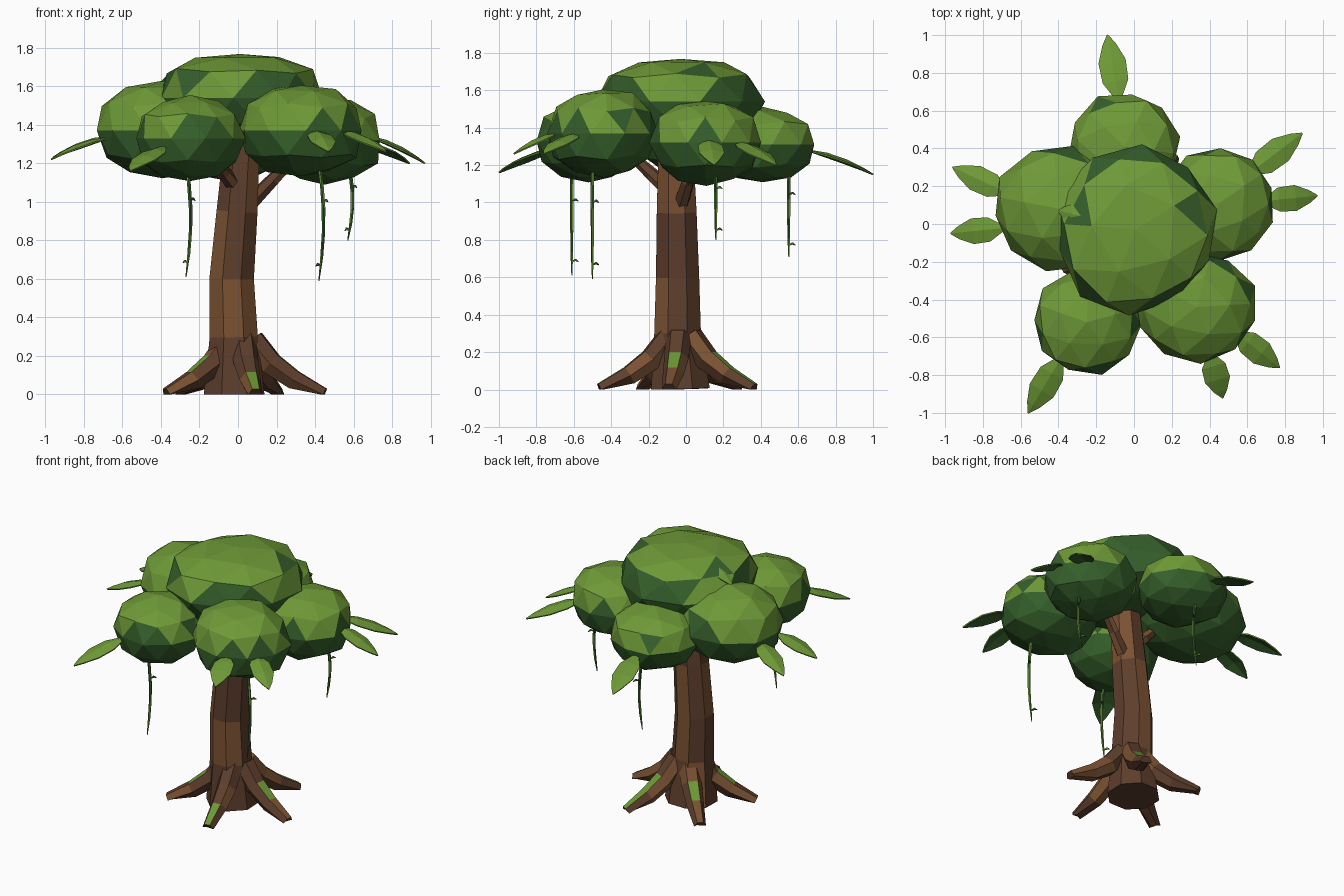
import bpy, bmesh, math, random
from mathutils import Vector

random.seed(11)
if "Cube" in bpy.data.objects:
    bpy.data.objects.remove(bpy.data.objects["Cube"], do_unlink=True)


def material(name, rgb):
    m = bpy.data.materials.new(name)
    m.use_nodes = True
    m.diffuse_color = (*rgb, 1)
    m.node_tree.nodes["Principled BSDF"].inputs["Base Color"].default_value = (*rgb, 1)
    return m


LIGHT = material("leaf_green", (0.155, 0.32, 0.038))
DARK = material("deep_green", (0.036, 0.115, 0.024))
BARK = material("bark_brown", (0.11, 0.048, 0.025))
WARM = material("warm_bark", (0.195, 0.083, 0.032))


def finish(name, bm, mats, rule=None):
    """Turn a bmesh into a flat shaded object; rule picks the slot of each face."""
    bmesh.ops.recalc_face_normals(bm, faces=bm.faces)
    bm.normal_update()
    bm.faces.index_update()
    if rule:
        for f in bm.faces:
            f.material_index = rule(f)
    me = bpy.data.meshes.new(name)
    bm.to_mesh(me)
    bm.free()
    for m in mats:
        me.materials.append(m)
    ob = bpy.data.objects.new(name, me)
    bpy.context.collection.objects.link(ob)
    return ob


def tube(bm, path, radii, sides):
    """Capped tube along a path, kept above the ground, with a flat side up."""
    pts = [Vector(p) for p in path]
    rings = []
    for i, p in enumerate(pts):
        t = (pts[min(i + 1, len(pts) - 1)] - pts[max(i - 1, 0)]).normalized()
        ref = Vector((0, 1, 0)) if abs(t.z) > 0.9 else Vector((0, 0, 1))
        side = t.cross(ref).normalized()
        up = side.cross(t)
        ring = []
        for k in range(sides):
            a = math.pi / 2 + math.pi * (2 * k + 1) / sides
            v = p + radii[i] * (side * math.cos(a) + up * math.sin(a))
            v.z = max(v.z, 0)
            ring.append(bm.verts.new(v))
        rings.append(ring)
    for a, b in zip(rings, rings[1:]):
        for k in range(sides):
            n = (k + 1) % sides
            bm.faces.new((a[k], a[n], b[n], b[k]))
    bm.faces.new(rings[0])
    bm.faces.new(rings[-1])


def bark(f):
    return 1 if random.random() < 0.33 else 0


# Trunk, leaning slightly
bm = bmesh.new()
tube(bm, [(-0.02, -0.03, 0), (-0.022, -0.045, 0.3), (-0.033, -0.045, 0.6),
          (-0.005, -0.05, 0.95), (0.02, -0.055, 1.3)],
     [0.17, 0.135, 0.125, 0.115, 0.1], 8)
finish("trunk", bm, [BARK, WARM], bark)

# Five spreading roots; the set names the segments with moss on top
for i, moss in enumerate([{0, 2}, {0, 1}, {1, 2}, {0, 1}, {0, 1}]):
    a = math.radians(-80 + 72 * i)
    bm = bmesh.new()
    tube(bm, [(r * math.cos(a) + 0.015, r * math.sin(a) - 0.03, z) for r, z in
              ((0.06, 0.28), (0.16, 0.16), (0.28, 0.075), (0.435, 0))],
         [0.07, 0.066, 0.056, 0.038], 6)

    def mossy(f, moss=moss):
        return 2 if f.normal.z > 0.62 and f.index // 6 in moss else bark(f)
    finish(f"root_{i + 1}", bm, [BARK, WARM, LIGHT], mossy)

# Foliage clumps: name, centre, half sizes, boxiness, height where the light green begins
CLUMPS = [
    ("crown", (0.01, -0.03, 1.54), (0.44, 0.45, 0.23), 0.7, 0.4),
    ("right_clump", (-0.39, 0.08, 1.37), (0.36, 0.33, 0.25), 0.85, 0.15),
    ("left_clump", (0.45, 0.11, 1.32), (0.3, 0.3, 0.23), 0.85, 0.15),
    ("back_clump", (-0.05, 0.41, 1.31), (0.29, 0.29, 0.2), 0.8, 0.1),
    ("front_right_clump", (-0.25, -0.52, 1.33), (0.29, 0.28, 0.22), 0.85, 0.15),
    ("front_left_clump", (0.33, -0.44, 1.37), (0.33, 0.3, 0.24), 0.85, 0.15),
]
for name, c, size, box, line in CLUMPS:
    bm = bmesh.new()
    bmesh.ops.create_icosphere(bm, subdivisions=2, radius=1)
    turn = random.uniform(0, math.pi)
    for v in bm.verts:
        x, y = v.co.x, v.co.y
        v.co.x = x * math.cos(turn) - y * math.sin(turn)
        v.co.y = x * math.sin(turn) + y * math.cos(turn)
        v.co.z = math.copysign(abs(v.co.z) ** box, v.co.z)
        v.co *= random.uniform(0.95, 1.04)
        v.co = Vector([c[k] + v.co[k] * size[k] for k in range(3)])

    def sunny(f):
        h = (f.calc_center_median().z - c[2]) / size[2]
        return 0 if h + random.uniform(-0.35, 0.35) > line else 1
    finish(name, bm, [LIGHT, DARK], sunny)

# Short branches: name, start, end
BRANCHES = [
    ("left_branch", (0.05, -0.03, 0.98), (0.3, 0.05, 1.24)),
    ("right_branch", (-0.01, -0.03, 1.08), (-0.17, 0.01, 1.25)),
    ("front_right_branch", (0.0, -0.08, 1.06), (-0.14, -0.28, 1.24)),
]
for name, start, end in BRANCHES:
    bm = bmesh.new()
    tube(bm, [start, Vector(start).lerp(Vector(end), 0.5), end], [0.043, 0.036, 0.028], 6)
    finish(name, bm, [BARK, WARM], bark)


def leaf(name, base, tip, width):
    """Folded drooping leaf blade from base to tip, darker underneath."""
    b, t = Vector(base), Vector(tip)
    side = (t - b).cross(Vector((0, 0, 1))).normalized()
    bm = bmesh.new()
    rows = []
    for s, w in ((0, 0.12), (0.3, 0.85), (0.6, 0.9), (0.85, 0.45), (1, 0.03)):
        p = b.lerp(t, s) + Vector((0, 0, 0.1 * s * (1 - s)))
        drop = Vector((0, 0, 0.25 * w * width))
        rows.append([bm.verts.new(q) for q in
                     (p - side * w * width - drop, p, p + side * w * width - drop)])
    for r, q in zip(rows, rows[1:]):
        for k in range(2):
            bm.faces.new((r[k], r[k + 1], q[k + 1], q[k]))
    ob = finish(name, bm, [LIGHT, DARK])
    if ob.data.polygons[0].normal.z < 0:
        ob.data.flip_normals()
    mod = ob.modifiers.new("thickness", "SOLIDIFY")
    mod.thickness = 0.008
    mod.offset = 0
    mod.material_offset = 1


# Large leaves around the canopy, and a small one lying on the crown
LEAVES = [
    ((-0.08, 0.65, 1.28), (-0.14, 1.0, 1.15), 0.08),
    ((0.6, 0.26, 1.33), (0.89, 0.48, 1.2), 0.08),
    ((0.68, 0.12, 1.34), (0.97, 0.15, 1.2), 0.075),
    ((0.53, -0.57, 1.37), (0.77, -0.76, 1.26), 0.075),
    ((0.4, -0.68, 1.37), (0.47, -0.92, 1.26), 0.075),
    ((-0.38, -0.7, 1.29), (-0.56, -1.0, 1.16), 0.08),
    ((-0.68, -0.02, 1.33), (-0.97, -0.05, 1.22), 0.075),
    ((-0.66, 0.16, 1.34), (-0.96, 0.3, 1.23), 0.075),
    ((-0.22, 0.03, 1.71), (-0.4, 0.07, 1.62), 0.06),
]
for i, (b, t, w) in enumerate(LEAVES):
    leaf(f"leaf_{i + 1}", b, t, w)

# Hanging vines with small leaflets: x, y, bottom height
VINES = [(-0.26, -0.61, 0.61), (0.43, -0.5, 0.59), (0.58, 0.16, 0.8), (-0.04, 0.55, 0.71)]
for i, (x, y, low) in enumerate(VINES):
    bm = bmesh.new()

    def along(s):
        return Vector((x - 0.01 + 0.025 * math.sin(math.pi * s), y, 1.22 + (low - 1.22) * s))
    tube(bm, [along(s / 5) for s in range(6)], [0.01, 0.01, 0.01, 0.009, 0.008, 0.003], 5)
    for s, d in ((0.35, 1), (0.88, -1)):
        p = along(s)
        tube(bm, [p, p + Vector((0.015 * d, 0.02, 0.01)), p + Vector((0.025 * d, 0.035, 0))],
             [0.003, 0.008, 0.002], 4)
    finish(f"vine_{i + 1}", bm, [LIGHT, DARK], lambda f: random.randint(0, 1))
